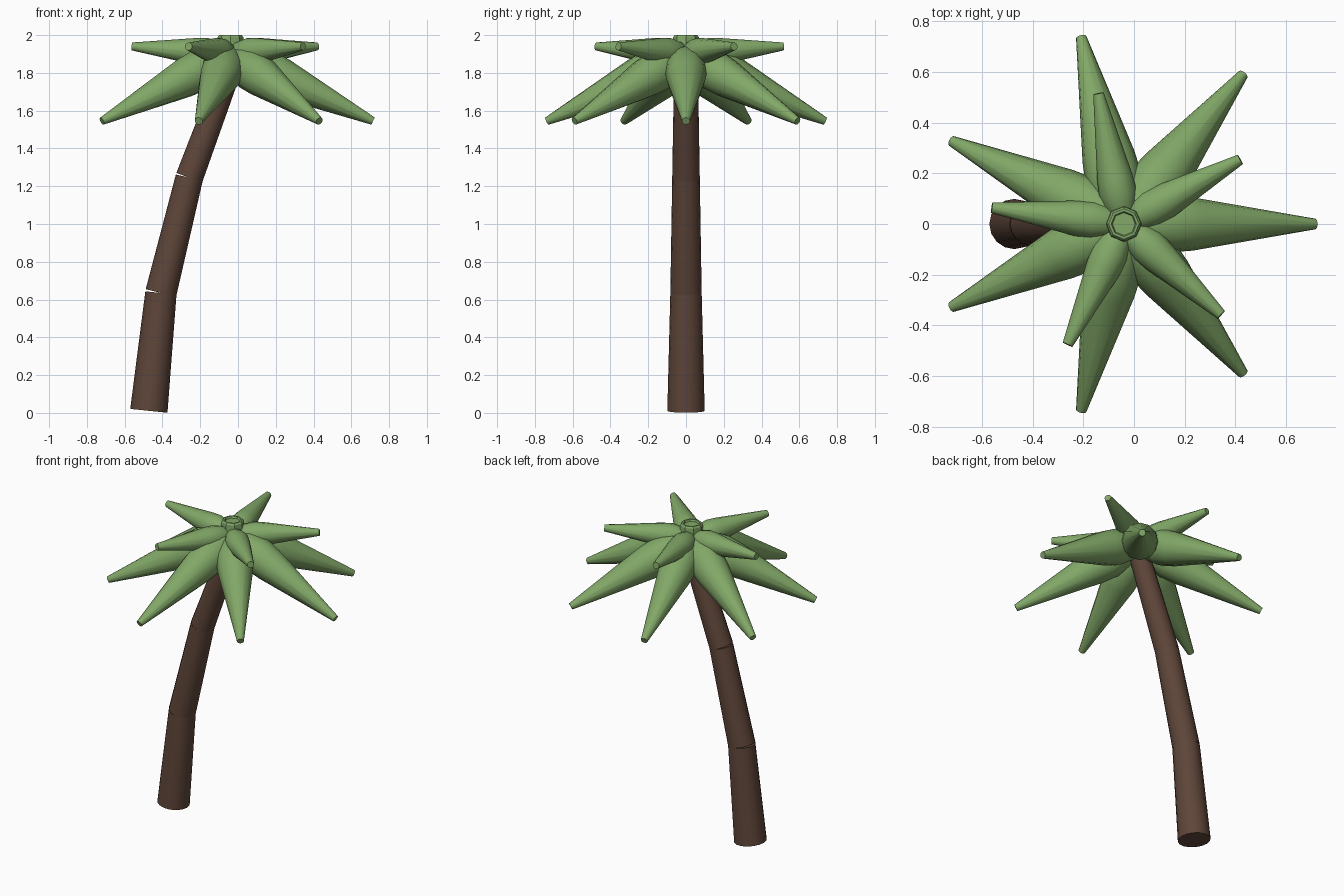
import bpy
import bmesh
from math import radians, cos, sin, tau
from mathutils import Vector

cube = bpy.data.objects.get("Cube")
if cube:
    bpy.data.objects.remove(cube, do_unlink=True)


def make_material(name, rgb):
    mat = bpy.data.materials.new(name)
    mat.use_nodes = True
    color = (*rgb, 1)
    mat.diffuse_color = color
    bsdf = mat.node_tree.nodes["Principled BSDF"]
    bsdf.inputs["Base Color"].default_value = color
    bsdf.inputs["Roughness"].default_value = 0.9
    return mat


bark = make_material("bark_brown", (0.112, 0.06, 0.041))
leaf = make_material("leaf_green", (0.223, 0.392, 0.138))


def lathe(name, start, end, profile, sides, mat, smooth=45):
    """Sweep (fraction, radius) rings along the line from start to end."""
    start, end = Vector(start), Vector(end)
    turn = (end - start).to_track_quat("Z", "Y")
    bm = bmesh.new()
    rings = []
    for t, r in profile:
        centre = start.lerp(end, t)
        rings.append([bm.verts.new(centre + turn @ Vector(
            (r * cos(tau * i / sides), r * sin(tau * i / sides), 0)))
            for i in range(sides)])
    for low, high in zip(rings, rings[1:]):
        for i in range(sides):
            j = (i + 1) % sides
            bm.faces.new((low[i], low[j], high[j], high[i]))
    bm.faces.new(rings[0][::-1])
    bm.faces.new(rings[-1])
    bmesh.ops.recalc_face_normals(bm, faces=bm.faces)
    mesh = bpy.data.meshes.new(name)
    bm.to_mesh(mesh)
    bm.free()
    mesh.materials.append(mat)
    obj = bpy.data.objects.new(name, mesh)
    bpy.context.collection.objects.link(obj)
    bpy.ops.object.select_all(action="DESELECT")
    obj.select_set(True)
    bpy.context.view_layer.objects.active = obj
    bpy.ops.object.shade_smooth_by_angle(angle=radians(smooth))
    return obj


# Trunk: three straight tapered logs, each leaning further than the last
joints = [(-0.472, 0.011, 0.099), (-0.408, 0.635, 0.083),
          (-0.258, 1.245, 0.073), (-0.04, 1.83, 0.063)]
for part, (a, b) in zip(("lower", "middle", "upper"), zip(joints, joints[1:])):
    lathe(f"trunk_{part}", (a[0], 0, a[1]), (b[0], 0, b[1]),
          [(0, a[2]), (1, b[2])], 16, bark)

# Crown: two whorls of fronds, drooping below and level above
crown = Vector((-0.04, 0, 1.9))
shape = [(0, 0.05), (0.12, 0.092), (0.24, 0.112), (0.36, 0.105)]


def whorl(name, count, first, reach, rise, scale):
    for k in range(count):
        a = radians(first) + tau * k / count
        tip = crown + Vector((reach * cos(a), reach * sin(a), rise))
        profile = [(t, r * scale) for t, r in shape] + [(1, 0.021)]
        lathe(f"{name}_{k + 1}", crown, tip, profile, 12, leaf)


whorl("lower_frond", 7, 0, 0.755, -0.355, 1)
whorl("upper_frond", 5, 29, 0.525, 0.04, 0.67)

# Crown bud: small octagonal cap with a shallow dished top
lathe("crown_bud", crown, crown + Vector((0, 0, 0.1)),
      [(0, 0.075), (0.9, 0.068), (1, 0.06), (1, 0.05), (0.88, 0.045)],
      8, leaf, 25)
